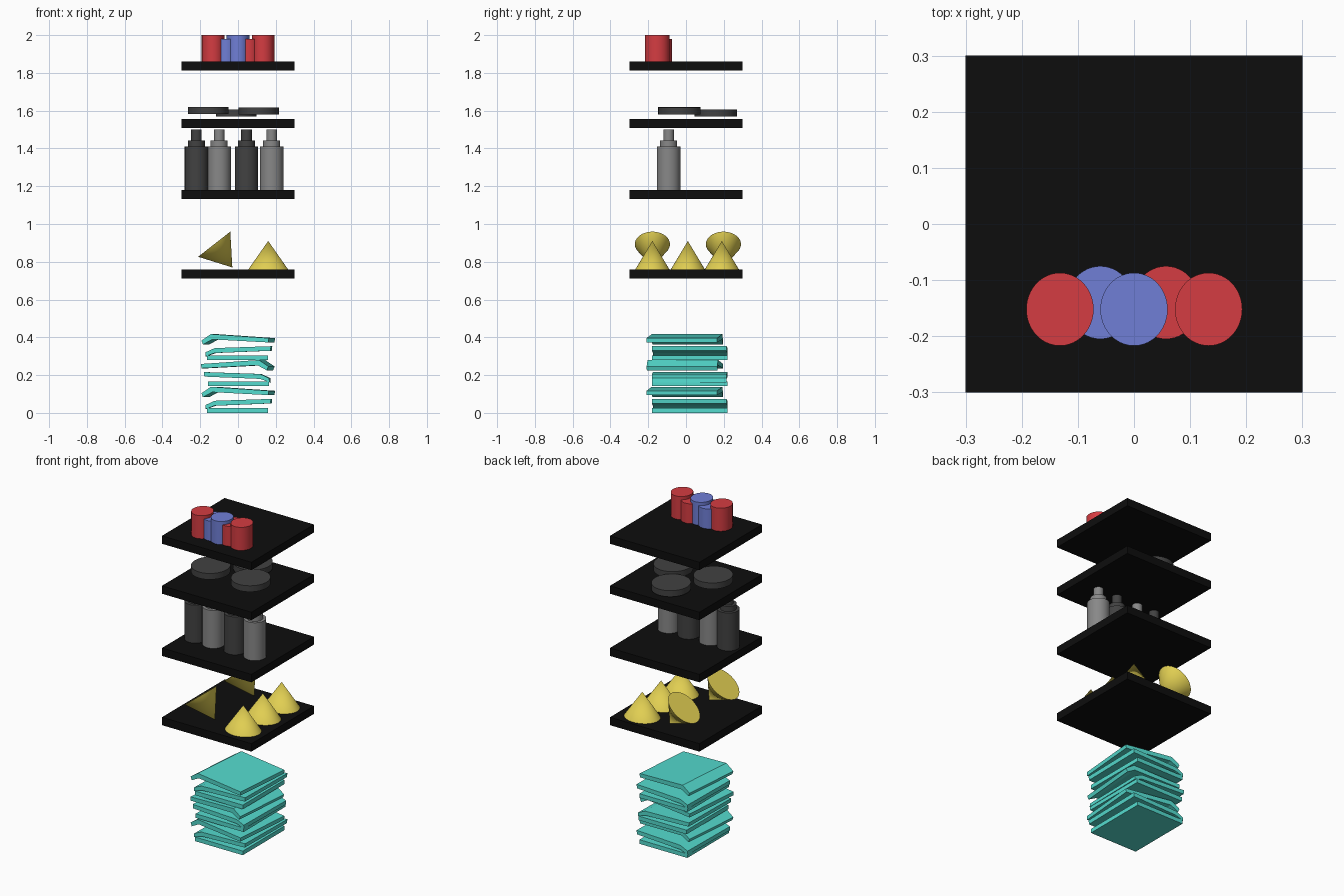
import bpy, bmesh
from math import radians, atan2
from mathutils import Matrix, Vector

cube = bpy.data.objects.get("Cube")
if cube:
    bpy.data.objects.remove(cube, do_unlink=True)


def material(name, r, g, b):
    m = bpy.data.materials.new(name)
    m.use_nodes = True
    m.diffuse_color = (r, g, b, 1)
    m.node_tree.nodes["Principled BSDF"].inputs["Base Color"].default_value = (r, g, b, 1)
    return m


BLACK = material("black", 0.004, 0.004, 0.004)
RED = material("red", 0.66, 0.045, 0.054)
BLUE = material("blue", 0.16, 0.21, 0.67)
DARK = material("dark grey", 0.054, 0.054, 0.054)
LIGHT = material("light grey", 0.246, 0.246, 0.246)
YELLOW = material("yellow", 0.75, 0.62, 0.085)
TEAL = material("teal", 0.089, 0.71, 0.62)


def finish(name, bm, mat, smooth=False):
    bmesh.ops.recalc_face_normals(bm, faces=bm.faces)
    mesh = bpy.data.meshes.new(name)
    bm.to_mesh(mesh)
    bm.free()
    mesh.materials.append(mat)
    ob = bpy.data.objects.new(name, mesh)
    bpy.context.collection.objects.link(ob)
    if smooth:
        bpy.ops.object.select_all(action='DESELECT')
        ob.select_set(True)
        bpy.context.view_layer.objects.active = ob
        bpy.ops.object.shade_smooth_by_angle(angle=radians(35))
    return ob


def add_round(bm, x, y, z0, z1, rx, ry, top=1.0):
    """Elliptical cylinder, or a cone when top is 0."""
    mat = Matrix.Translation((x, y, (z0 + z1) / 2)) @ Matrix.Diagonal((rx, ry, z1 - z0, 1))
    bmesh.ops.create_cone(bm, cap_ends=True, segments=48, radius1=1,
                          radius2=top, depth=1, matrix=mat)


# Shelves
for name, top in (("cone", 0.76), ("bottle", 1.18), ("disc", 1.557), ("can", 1.86)):
    bm = bmesh.new()
    bmesh.ops.create_cube(bm, size=1, matrix=Matrix.Translation((0, 0, top - 0.024))
                          @ Matrix.Diagonal((0.6, 0.6, 0.048, 1)))
    finish(name + "_shelf", bm, BLACK)

# Cans on the top shelf
for x, y, top, mat in ((-0.132, -0.152, 2, RED), (0, -0.152, 2, BLUE), (0.133, -0.152, 2, RED),
                       (-0.06, -0.14, 1.98, BLUE), (0.057, -0.14, 1.98, RED)):
    bm = bmesh.new()
    add_round(bm, x, y, 1.86, top, 0.06, 0.065)
    finish("can", bm, mat, True)

# Flat round tins
for x, y, z in ((-0.158, -0.035, 1.583), (0.11, -0.035, 1.58), (-0.01, 0.157, 1.57)):
    bm = bmesh.new()
    add_round(bm, x, y, z, z + 0.037, 0.107, 0.112)
    finish("round_tin", bm, DARK, True)

# Bottles with shoulder and cap
for x, mat in ((-0.22, DARK), (-0.1, LIGHT), (0.045, DARK), (0.178, LIGHT)):
    bm = bmesh.new()
    for z0, z1, r in ((1.18, 1.41, 0.062), (1.41, 1.442, 0.045), (1.442, 1.5, 0.028)):
        add_round(bm, x, -0.092, z0, z1, r, r)
    finish("bottle", bm, mat, True)

# Standing cones
for y in (-0.178, 0.01, 0.19):
    bm = bmesh.new()
    add_round(bm, 0.16, y, 0.76, 0.91, 0.105, 0.09, 0)
    finish("standing_cone", bm, YELLOW, True)

# Tipped cones, resting on their points with the base turned up to the right side
base, tip = Vector((-0.126, 0, 0.893)), Vector((-0.03, 0, 0.77))
axis = tip - base
for y in (-0.178, 0.198):
    bm = bmesh.new()
    add_round(bm, 0, 0, 0, axis.length, 0.108, 0.093, 0)
    bm.transform(Matrix.Translation((base.x, y, base.z))
                 @ Matrix.Rotation(atan2(axis.x, axis.z), 4, 'Y'))
    finish("tipped_cone", bm, YELLOW, True)


# Folded cloths: cross-sections in x and z, drawn out along y
def cloth(name, section, depth, y, turn, z):
    bm = bmesh.new()
    face = bm.faces.new([bm.verts.new((px, -depth / 2, pz)) for px, pz in section])
    out = bmesh.ops.extrude_face_region(bm, geom=[face])
    verts = [v for v in out["geom"] if isinstance(v, bmesh.types.BMVert)]
    bmesh.ops.translate(bm, verts=verts, vec=(0, depth, 0))
    bm.transform(Matrix.Translation((0, y, z)) @ Matrix.Rotation(radians(turn), 4, 'Z'))
    finish(name, bm, TEAL)


FLAT = ((-0.163, 0), (0.158, 0), (0.158, 0.025), (-0.163, 0.025))
MIDDLE = ((-0.17, 0.02), (-0.12, 0.038), (0.175, 0.05),
          (0.178, 0.074), (-0.12, 0.064), (-0.168, 0.042))
TOP = ((-0.17, 0.083), (-0.12, 0.11), (0.178, 0.094),
       (0.18, 0.117), (-0.128, 0.138), (-0.178, 0.104))
for z, spin in ((0, 0), (0.142, 180), (0.279, 0)):
    cloth("flat_cloth", FLAT, 0.4, 0.02, spin, z)
    cloth("bent_cloth", MIDDLE, 0.395, 0.02, spin - 1, z)
    cloth("top_cloth", TOP, 0.375, -0.006, spin - 5, z)
